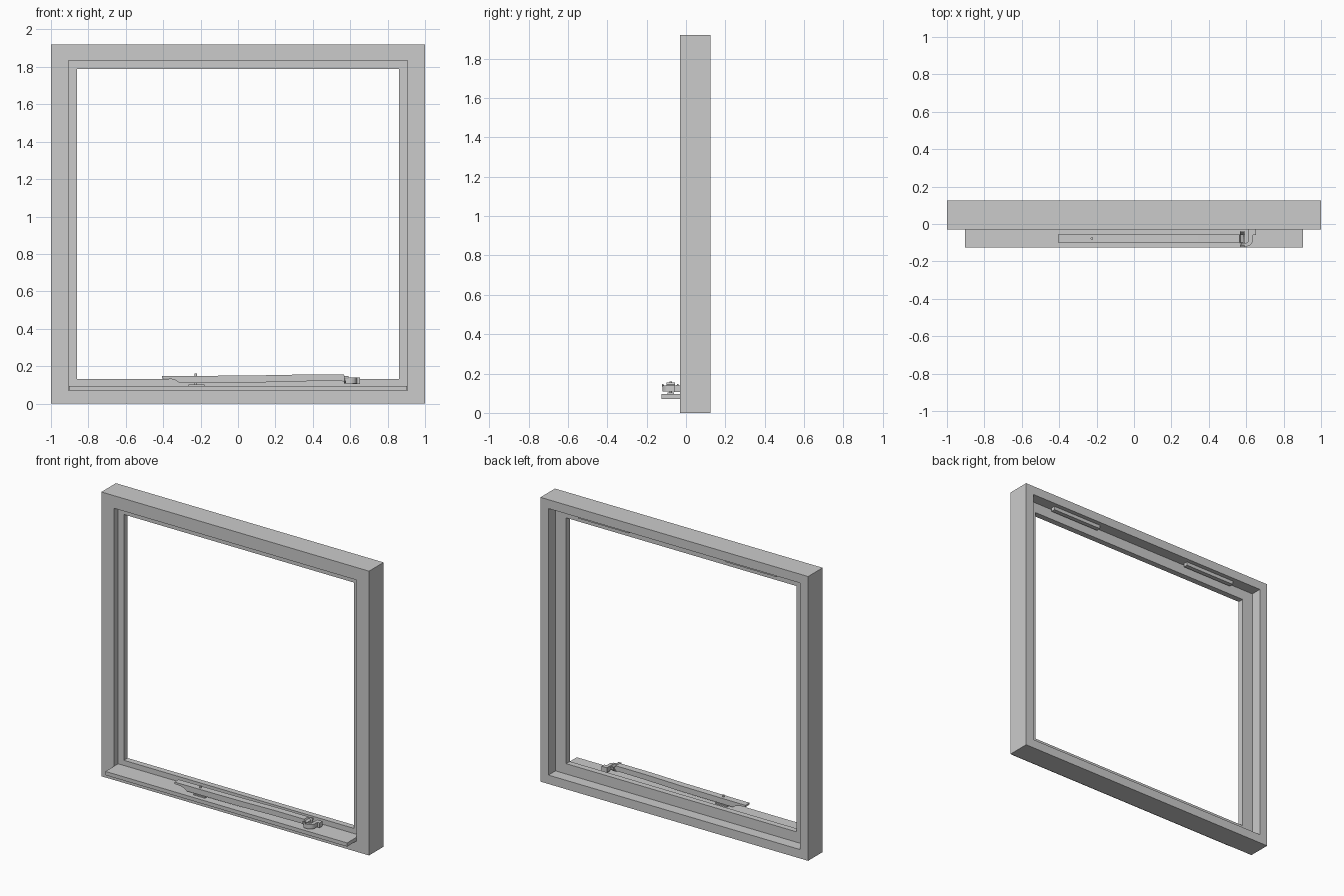
import bpy, bmesh, math

if "Cube" in bpy.data.objects:
    bpy.data.objects.remove(bpy.data.objects["Cube"])


def finish(name, bm):
    bmesh.ops.recalc_face_normals(bm, faces=bm.faces)
    me = bpy.data.meshes.new(name)
    bm.to_mesh(me)
    bm.free()
    ob = bpy.data.objects.new(name, me)
    bpy.context.collection.objects.link(ob)
    return ob


def box(name, x, y, z):
    """Box from (min, max) ranges."""
    return prism(name, [(x[0], z[0]), (x[1], z[0]), (x[1], z[1]), (x[0], z[1])], 'y', *y)


def prism(name, pts, axis, a, b):
    """Extrude a 2D outline along an axis from a to b."""
    place = {'x': lambda p, t: (t, p[0], p[1]),
             'y': lambda p, t: (p[0], t, p[1]),
             'z': lambda p, t: (p[0], p[1], t)}[axis]
    bm = bmesh.new()
    f = bm.faces.new([bm.verts.new(place(p, a)) for p in pts])
    new = bmesh.ops.extrude_face_region(bm, geom=[f], use_keep_orig=True)['geom']
    d = place((0, 0), b - a)
    bmesh.ops.translate(bm, vec=d, verts=[v for v in new if isinstance(v, bmesh.types.BMVert)])
    return finish(name, bm)


def cylinder(name, x, y, z0, z1, r):
    n = 16
    return prism(name, [(x + r * math.cos(i * math.tau / n), y + r * math.sin(i * math.tau / n))
                        for i in range(n)], 'z', z0, z1)


def arc(cx, cy, rx, ry, a0, a1, n=10):
    return [(cx + rx * math.cos(math.radians(a0 + (a1 - a0) * i / n)),
             cy + ry * math.sin(math.radians(a0 + (a1 - a0) * i / n))) for i in range(n + 1)]


# window frame: stepped section swept around a rectangle (half width, z low, z high, y)
outer, front, lip, rear = (1, 0, 1.92), (.905, .07, 1.835), (.86, .13, 1.79), (.94, .06, 1.86)
section = [(outer, -.03), (front, -.03), (front, .01), (lip, .01),
           (lip, .05), (rear, .05), (rear, .125), (outer, .125)]
bm = bmesh.new()
rings = [[bm.verts.new(p) for p in ((-w, y, lo), (w, y, lo), (w, y, hi), (-w, y, hi))]
         for (w, lo, hi), y in section]
for i, a in enumerate(rings):
    b = rings[(i + 1) % len(rings)]
    for j in range(4):
        k = (j + 1) % 4
        bm.faces.new((a[j], a[k], b[k], b[j]))
finish("window_frame", bm)

# inner sill ledge
box("sill", (-.903, .903), (-.125, .01), (.07, .095))

# two hinge plates hanging in the rear recess
for s in (-1, 1):
    box("hinge_plate", tuple(sorted((s * .36, s * .74))), (.065, .095), (1.836, 1.86))

# stay arm with a thin flat tip
prism("stay_arm", [(-.405, .135), (-.36, .132), (-.335, .125), (-.312, .11), (.08, .112),
                   (.34, .119), (.54, .121), (.585, .117), (.585, .138), (.57, .145),
                   (.565, .155), (.34, .155), (.08, .15), (-.2, .148), (-.405, .147)],
      'y', -.1, -.055)

# pivot pin and its base plate on the sill
cylinder("stay_pin", -.225, -.078, .095, .16, .007)
box("pin_base", (-.265, -.18), (-.095, -.06), (.095, .103))

# curved yoke cradling the end of the arm
prism("yoke", arc(-.08, .148, .043, .04, 180, 360) + arc(-.08, .148, .034, .03, 360, 180),
      'x', .567, .59)

# hooked link and bracket joining the yoke to the frame
prism("link", [(.575, -.12)] + arc(.6, -.085, .035, .035, -90, 0, 8) + [(.635, -.055), (.612, -.055)]
      + arc(.595, -.085, .017, .017, 0, -90, 6) + [(.575, -.102)], 'z', .108, .138)
box("bracket", (.612, .652), (-.06, -.03), (.105, .138))
